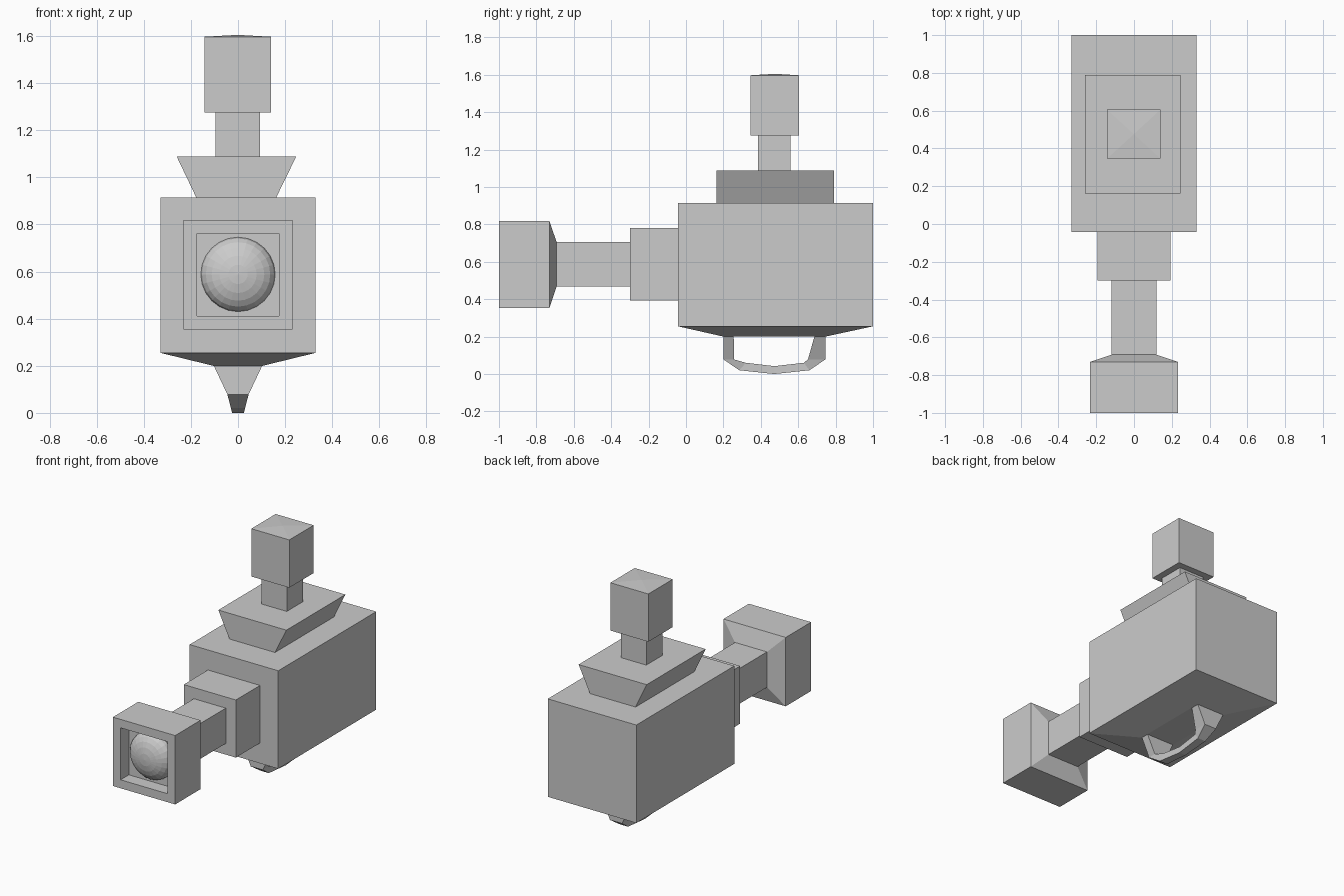
import bpy
import math

if "Cube" in bpy.data.objects:
    bpy.data.objects.remove(bpy.data.objects["Cube"])

CZ = 0.586  # height of the horizontal axis


def mesh_object(name, verts, faces):
    mesh = bpy.data.meshes.new(name)
    mesh.from_pydata(verts, [], faces)
    obj = bpy.data.objects.new(name, mesh)
    bpy.context.collection.objects.link(obj)
    bpy.ops.object.select_all(action='DESELECT')
    obj.select_set(True)
    bpy.context.view_layer.objects.active = obj
    bpy.ops.object.mode_set(mode='EDIT')
    bpy.ops.mesh.select_all(action='SELECT')
    bpy.ops.mesh.normals_make_consistent(inside=False)
    bpy.ops.object.mode_set(mode='OBJECT')
    return obj


def loft(name, loops):
    """Skin four-point loops in order and cap both ends."""
    verts = [v for loop in loops for v in loop]
    faces = [(0, 1, 2, 3), tuple(len(verts) - 4 + k for k in range(4))]
    for i in range(len(loops) - 1):
        for k in range(4):
            a, b = i * 4 + k, i * 4 + (k + 1) % 4
            faces.append((a, b, b + 4, a + 4))
    return mesh_object(name, verts, faces)


def flat(x0, x1, y0, y1, z):
    return [(x0, y0, z), (x1, y0, z), (x1, y1, z), (x0, y1, z)]


def upright(r, y):
    return [(-r, y, CZ - r), (r, y, CZ - r), (r, y, CZ + r), (-r, y, CZ + r)]


# Main housing with a shallow tapered underside
loft("housing", [flat(-0.105, 0.105, 0.2, 0.745, 0.2),
                 flat(-0.33, 0.33, -0.043, 1.0, 0.255),
                 flat(-0.33, 0.33, -0.043, 1.0, 0.915)])

# Flared plate, neck and cap on top
loft("top_plate", [flat(-0.175, 0.16, 0.162, 0.79, 0.91),
                   flat(-0.26, 0.247, 0.162, 0.79, 1.088)])
loft("top_neck", [flat(-0.096, 0.094, 0.385, 0.56, 1.08),
                  flat(-0.096, 0.094, 0.385, 0.56, 1.28)])
cap = [flat(-0.143, 0.14, 0.346, 0.605, z)[k] for z in (1.275, 1.597) for k in range(4)]
mesh_object("top_cap", cap + [(-0.001, 0.476, 1.605)],
            [(0, 1, 2, 3)] + [(k, (k + 1) % 4, (k + 1) % 4 + 4, k + 4) for k in range(4)]
            + [(k + 4, (k + 1) % 4 + 4, 8) for k in range(4)])

# Front flange and tube
loft("front_flange", [upright(0.194, -0.04), upright(0.194, -0.3)])
loft("front_tube", [upright(0.119, -0.29), upright(0.119, -0.7)])

# Lens hood with a square recess
loft("lens_hood", [upright(0.119, -0.692), upright(0.232, -0.73), upright(0.232, -1.0),
                   upright(0.175, -1.0), upright(0.175, -0.912)])

# Domed lens seated on the recess floor
bpy.ops.mesh.primitive_uv_sphere_add(segments=24, ring_count=12, radius=1,
                                     location=(0, -0.912, CZ + 0.002),
                                     rotation=(math.pi / 2, 0, 0))
lens = bpy.context.object
lens.name = "lens"
lens.scale = (0.158, 0.158, 0.082)

# Loop handle below: outer (y, z), inner (y, z), half width
stations = [((0.2, 0.205), (0.255, 0.205), 0.105),
            ((0.2, 0.078), (0.257, 0.078), 0.045),
            ((0.285, 0.02), (0.32, 0.06), 0.03),
            ((0.472, 0.0), (0.472, 0.042), 0.025),
            ((0.66, 0.02), (0.63, 0.06), 0.03),
            ((0.745, 0.078), (0.652, 0.078), 0.045),
            ((0.745, 0.205), (0.688, 0.205), 0.105)]
loft("bottom_handle", [[(-w, *o), (w, *o), (w, *i), (-w, *i)] for o, i, w in stations])
